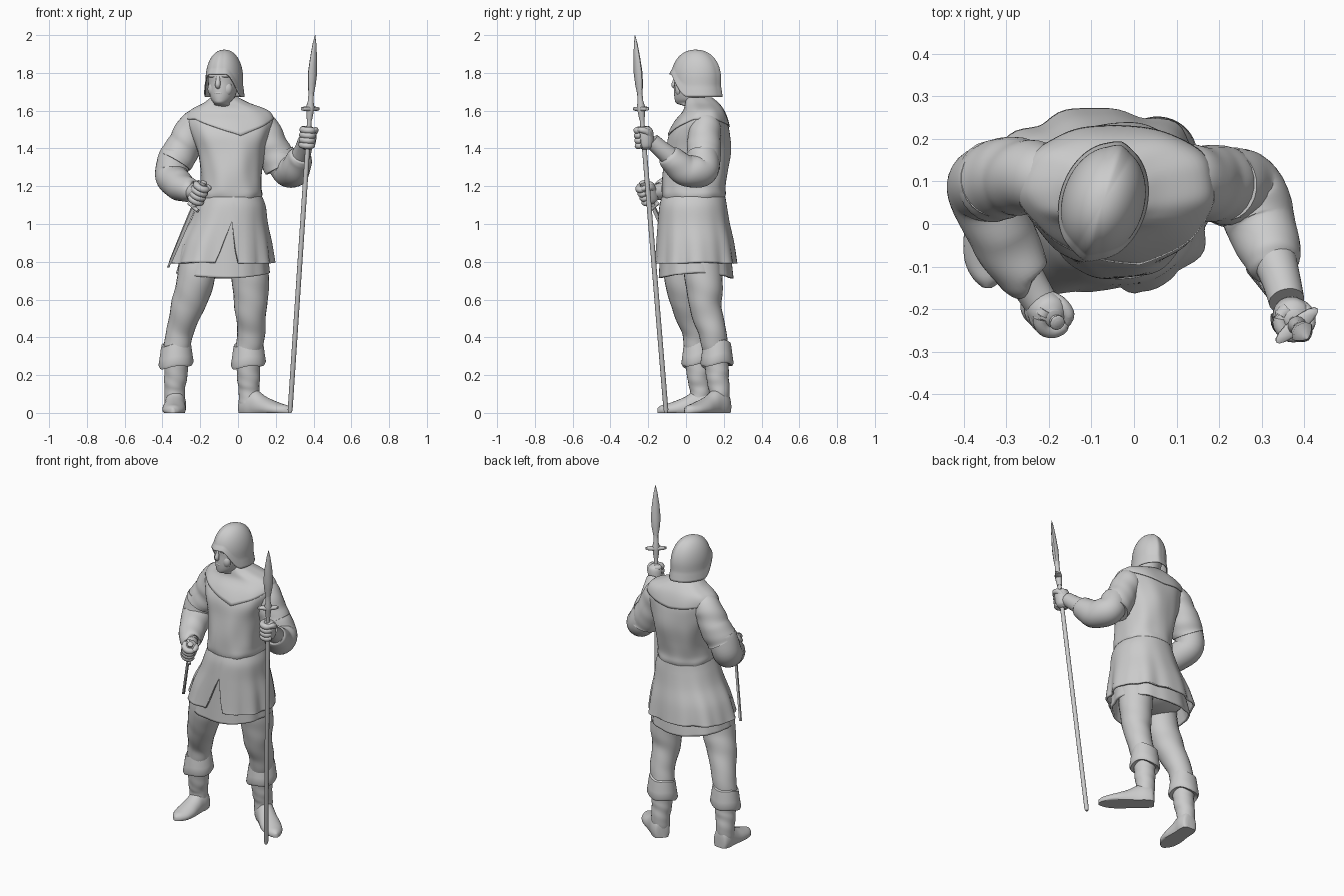
import bpy, math
from math import sin, cos, pi, tau
from mathutils import Vector, Matrix

cube = bpy.data.objects.get("Cube")
if cube:
    bpy.data.objects.remove(cube, do_unlink=True)

grey = bpy.data.materials.new("plain grey")
grey.use_nodes = True
grey.diffuse_color = (0.6, 0.6, 0.6, 1)
grey.node_tree.nodes["Principled BSDF"].inputs["Base Color"].default_value = (0.6, 0.6, 0.6, 1)


def spline(keys, t):
    """Smooth value through key tuples, t from 0 to 1."""
    f = min(t, 0.9999) * (len(keys) - 1)
    i, u = int(f), f % 1
    k = [keys[min(max(j, 0), len(keys) - 1)] for j in range(i - 1, i + 3)]
    return [0.5 * (2*b + (c-a)*u + (2*a-5*b+4*c-d)*u*u + (3*b-a-3*c+d)*u**3)
            for a, b, c, d in zip(*k)]


def skin(name, rings, caps=True, thick=0):
    """Join equal rings of points into one smooth part."""
    n = len(rings[0])
    faces = [(r*n+i, r*n+(i+1) % n, (r+1)*n+(i+1) % n, (r+1)*n+i)
             for r in range(len(rings)-1) for i in range(n)]
    if caps:
        faces += [tuple(reversed(range(n))), tuple(range((len(rings)-1)*n, len(rings)*n))]
    mesh = bpy.data.meshes.new(name)
    mesh.from_pydata([tuple(p) for ring in rings for p in ring], [], faces)
    mesh.materials.append(grey)
    obj = bpy.data.objects.new(name, mesh)
    bpy.context.collection.objects.link(obj)
    bpy.context.view_layer.objects.active = obj
    bpy.ops.object.select_all(action='DESELECT')
    obj.select_set(True)
    bpy.ops.object.mode_set(mode='EDIT')
    bpy.ops.mesh.select_all(action='SELECT')
    bpy.ops.mesh.remove_doubles(threshold=0.0002)
    bpy.ops.mesh.normals_make_consistent(inside=False)
    bpy.ops.object.mode_set(mode='OBJECT')
    bpy.ops.object.shade_smooth_by_angle(angle=math.radians(50))
    if thick:
        mod = obj.modifiers.new("thickness", 'SOLIDIFY')
        mod.thickness = thick


def limb(name, keys, n=24, steps=36, folds=0.0):
    """Tube through (x, y, z, radius) keys, with cloth folds."""
    rings = []
    for s in range(steps + 1):
        t = s / steps
        x, y, z, r = spline(keys, t)
        ahead, behind = spline(keys, min(t+.01, 1)), spline(keys, max(t-.01, 0))
        d = (Vector(ahead[:3]) - Vector(behind[:3])).normalized()
        side = d.cross(Vector((0.3, 1, 0.2))).normalized()
        up = side.cross(d)
        ring = []
        for i in range(n):
            a = tau * i / n
            q = r * (1 + folds * (sin(17*t + 2*sin(a)) + 0.6*sin(29*t - 2*a)))
            ring.append(Vector((x, y, z)) + (side*cos(a) + up*sin(a)) * q)
        rings.append(ring)
    skin(name, rings)


def oval(a, power=2.0):
    c, s = cos(a), sin(a)
    e = 2 / power
    return math.copysign(abs(c)**e, c), math.copysign(abs(s)**e, s)


def blob(name, centre, size, yaw=0.0):
    """Ellipsoid."""
    m = Matrix.Translation(centre) @ Matrix.Rotation(yaw, 4, 'Z')
    skin(name, [[m @ Vector((size[0]*sin(p)*cos(a), size[1]*sin(p)*sin(a), size[2]*cos(p)))
                 for a in [tau*i/24 for i in range(24)]]
                for p in [0.02 + (pi-0.04)*j/14 for j in range(15)]])


def near(a, centre, width):
    """Bump that is 1 at an angle and fades out over a width."""
    d = abs((a - centre + pi) % tau - pi)
    return max(0.0, 1 - d / width)


# Torso, and a thin shoulder cape lying on it
N = 96
ANGLES = [tau * i / N for i in range(N)]
FRONT = 1.5 * pi
TORSO = [(-.07, .07, 1.665, .07, .065), (-.06, .085, 1.635, .12, .085), (-.045, .095, 1.595, .205, .105),
         (-.04, .083, 1.54, .226, .138), (-.038, .07, 1.47, .21, .162), (-.036, .065, 1.38, .18, .172),
         (-.036, .05, 1.28, .163, .172), (-.036, .04, 1.2, .162, .168), (-.036, .04, 1.155, .166, .168),
         (-.036, .04, 1.12, .155, .158)]


def torso_point(a, t, grow=0.0):
    cx, cy, z, rx, ry = spline(TORSO, t)
    c, s = oval(a, 2.3)
    f = 1 + 0.012 * sin(5*a + 14*t) * min(1, 2*t) + 0.008 * sin(9*a - 9*t)
    return Vector((cx + (rx*f + grow) * c, cy + (ry*f + grow) * s, z + grow * .5))


skin("tunic_body", [[torso_point(a, j/44) for a in ANGLES] for j in range(45)])


def cape_end(a):
    return 0.31 + 0.14 * near(a, FRONT + .2, 1.1) + 0.07 * near(a, pi/2, 1.2)


skin("shoulder_cape", [[torso_point(a, cape_end(a) * j/16, 0.001) for a in ANGLES]
                       for j in range(17)], caps=False, thick=-0.005)

# Tunic skirt with a front slit, over a longer under skirt and a closed seat
SKIRT = [(-.036, .04, 1.14, .153, .157), (-.037, .038, 1.09, .172, .167), (-.05, .042, 1.0, .195, .178),
         (-.068, .05, .9, .232, .192), (-.08, .055, .79, .258, .203)]


def skirt(name, shrink, drop, slit, ripple, lift):
    rings = []
    for j in range(31):
        ring = []
        for a in ANGLES:
            cut = near(a, FRONT + .07, .18) * slit + .02 * sin(3*a + 1) * ripple
            t = j / 30 * (1 - cut)
            cx, cy, z, rx, ry = spline(SKIRT, t)
            f = shrink * (1 + ripple * t*t * (.035*sin(8*a + .6) + .02*sin(13*a + 2)
                                              + .10*near(a, FRONT + .42, .3) + .12*near(a, FRONT - .42, .45)))
            c, s = oval(a, 2.2)
            ring.append((cx + rx*f*c, cy + ry*f*s, z - t * (drop - lift*c*c)))
        rings.append(ring)
    skin(name, rings, caps=False, thick=-0.012)


skirt("tunic_skirt", 1.0, 0.0, 0.54, 1.0, 0.0)
skirt("under_skirt", 0.905, 0.078, 0.0, 0.45, 0.025)
blob("trouser_seat", (-.08, .05, .86), (.225, .175, .12))

# Arms
limb("right_upper_sleeve", [(-.16, .105, 1.535, .065), (-.225, .11, 1.525, .082), (-.283, .112, 1.42, .092),
                            (-.334, .1, 1.33, .095)], folds=.02)
limb("right_forearm", [(-.325, .1, 1.38, .085), (-.352, .085, 1.26, .088), (-.31, -.02, 1.205, .08),
                       (-.262, -.115, 1.18, .064), (-.25, -.13, 1.175, .045)], folds=.02)
limb("right_wrist", [(-.27, -.1, 1.18, .047), (-.24, -.15, 1.17, .043), (-.215, -.19, 1.165, .04)])
limb("left_upper_sleeve", [(.07, .1, 1.535, .065), (.125, .1, 1.515, .083), (.182, .095, 1.4, .09),
                           (.23, .088, 1.3, .092)], folds=.02)
limb("left_forearm", [(.215, .09, 1.37, .083), (.262, .085, 1.285, .086), (.298, 0, 1.285, .083),
                      (.325, -.08, 1.345, .068), (.335, -.105, 1.365, .052)], folds=.02)
limb("left_wrist", [(.325, -.07, 1.345, .054), (.345, -.13, 1.395, .046), (.358, -.18, 1.44, .042)])


def fist(side, centre, axis, wrist):
    """Palm, four curled fingers and a thumb closed round a shaft."""
    centre, axis = Vector(centre), Vector(axis).normalized()
    back = Vector(wrist) - centre
    back = (back - axis * back.dot(axis)).normalized()
    across = axis.cross(back)
    limb(side + "_palm", [(*(centre + back*.01 + axis*h), r) for h, r in
                          ((-.062, .018), (-.045, .038), (0, .045), (.04, .041), (.06, .018))])
    for k in range(4):
        mid = centre + axis * (.042 - .027*k)
        keys = [(*(mid + (back*cos(a) + across*sin(a)) * .032), .018 if a < 4 else .012)
                for a in (.2, 1, 1.8, 2.6, 3.4, 4.2)]
        limb("%s_finger_%d" % (side, k + 1), keys, n=12, steps=16)
    limb(side + "_thumb", [(*(centre + axis*h + (back*cos(a) + across*sin(a)) * .036), r) for h, a, r in
                           ((.0, -.5, .018), (.03, -1.1, .018), (.045, -1.9, .016), (.045, -2.6, .01))], n=12, steps=16)


# Spear: tapered shaft, cross wings and leaf blade
base, tip = Vector((.275, -.105, 0)), Vector((.408, -.27, 2))
aim = (tip - base).normalized()
wide = Vector((.77, .63, 0))
wide = (wide - aim * wide.dot(aim)).normalized()
thin = aim.cross(wide)


def spear_part(name, stations, n=16):
    skin(name, [[base.lerp(tip, h) + wide*w*cos(tau*i/n) + thin*d*sin(tau*i/n) for i in range(n)]
                for h, w, d in stations])


spear_part("spear_shaft", [(0, .008, .008), (.008, .013, .013), (.6, .013, .013), (.8, .012, .012)])
spear_part("spear_socket", [(.775, .014, .014), (.8, .02, .02), (.81, .022, .022), (.825, .015, .015), (.845, .014, .014)])
spear_part("spear_wings", [(.8, .05, .014), (.802, .063, .018), (.808, .063, .018), (.81, .05, .014)])
spear_part("spear_blade", [(.82, .014, .014), (.845, .015, .014), (.87, .024, .018), (.9, .029, .019),
                           (.94, .022, .014), (.975, .012, .009), (1, .001, .001)], n=8)
fist("left", base.lerp(tip, .728), aim, (.345, -.1, 1.37))

# Short sword held point down at the right hip
grip, point = Vector((-.205, -.205, 1.162)), Vector((-.37, -.03, .77))
reach = (point - grip).normalized()
flat = reach.cross(Vector((1, 1, 0))).normalized()
edge = reach.cross(flat)
skin("sword_blade", [[grip.lerp(point, t) + flat*w*cos(tau*i/4) + edge*.009*sin(tau*i/4) for i in range(4)]
                     for t, w in ((.1, .016), (.5, .015), (.92, .011), (1, .001))])
limb("sword_grip", [(*(grip + reach*h), r) for h, r in ((-.075, .008), (-.07, .018), (-.055, .016), (.08, .013))], n=16)
limb("sword_guard", [(*(grip + reach*.085 + flat*h), .01) for h in (-.04, 0, .04)], n=10, steps=4)
fist("right", grip, -reach, (-.25, -.13, 1.175))

# Trousers, boots, turned cuffs and feet
LEGS = {
    "right": ([(-.2, -.01, .88, .1), (-.225, -.012, .7, .1), (-.265, .012, .57, .088), (-.308, .05, .43, .072), (-.325, .06, .33, .07)],
              (-.328, .063), (-.335, .075), (-.328, .13), (-.345, -.15)),
    "left": ([(.05, .085, .88, .1), (.066, .095, .7, .1), (.067, .105, .56, .085), (.07, .138, .43, .074), (.057, .16, .33, .07)],
             (.055, .164), (.058, .175), (.022, .212), (.275, -.0)),
}
CUFF = ((.372, .066), (.367, .077), (.345, .081), (.3, .087), (.262, .093), (.248, .086), (.256, .06))
FOOT = ((0, .022, .07), (.03, .045, .11), (.15, .056, .13), (.3, .055, .12), (.45, .058, .09),
        (.62, .062, .068), (.8, .055, .05), (.93, .034, .04), (1, .01, .025))
for side, (trouser, cuff, ankle, heel, toe) in LEGS.items():
    limb(side + "_trouser_leg", trouser, folds=.018)
    limb(side + "_boot_shaft", [(*cuff, .32, .066), (*cuff, .22, .062), (*ankle, .13, .056), (*ankle, .05, .052)], folds=.02)
    skin(side + "_boot_cuff", [[(cuff[0] + r*cos(a), cuff[1] + r*.95*sin(a), z + .012*sin(a + 1) + .006*sin(3*a))
                                for a in ANGLES[::2]] for z, r in CUFF], caps=False)
    heel, toe = Vector((*heel, 0)), Vector((*toe, 0))
    cross = (toe - heel).normalized().cross(Vector((0, 0, 1)))
    rings = []
    for j in range(33):
        s, w, h = spline(FOOT, j / 32)
        rings.append([heel.lerp(toe, s) + cross*w*cos(a)
                      + Vector((0, 0, max(.0, h * (.3 + .7*sin(a))))) for a in ANGLES[::4]])
    skin(side + "_foot", rings)

# Head, turned a little to its right
YAW = -math.radians(17)
turn = Matrix.Translation((-.072, .052, 0)) @ Matrix.Rotation(YAW, 4, 'Z')


def at_head(x, y, z):
    return turn @ Vector((x, y, z))


HEAD = [(.015, 1.58, .062, .062), (.01, 1.62, .06, .066), (-.035, 1.638, .042, .07), (-.035, 1.66, .058, .08),
        (-.028, 1.7, .072, .09), (-.014, 1.75, .08, .102), (-.005, 1.8, .08, .11), (0, 1.86, .06, .08)]
skin("head_and_neck", [[at_head(rx*cos(a), cy + ry*sin(a), z) for a in ANGLES[::3]]
                       for cy, z, rx, ry in [spline(HEAD, j/28) for j in range(29)]])
limb("nose", [(*at_head(0, y, z), r) for y, z, r in
              ((-.106, 1.79, .01), (-.114, 1.76, .012), (-.121, 1.735, .014), (-.108, 1.722, .01))], n=12, steps=14)
blob("chin", at_head(0, -.094, 1.657), (.03, .02, .02), YAW)
blob("lips", at_head(0, -.107, 1.694), (.026, .012, .01), YAW)
for side, sx in (("right", -1), ("left", 1)):
    blob(side + "_cheek", at_head(sx*.034, -.078, 1.715), (.034, .026, .04), YAW)
    blob(side + "_brow", at_head(sx*.026, -.1, 1.786), (.04, .016, .012), YAW)

# Keeled helmet with an arched face opening and flared rim
rings = []
for j in range(33):
    t = j / 32
    ring = []
    for a in ANGLES:
        opening = min(1, 1.45 * near(a, FRONT, 1.45))
        low = 1.673 + .118 * opening*opening*(3 - 2*opening)
        z = 1.917 - (1.917 - low) * t**1.6
        u = min(1, (1.917 - z) / .15)
        r = math.sqrt(max(0, 1 - (1 - u)**2)) ** .92
        flare = r * (1 + .08 * max(0, (t - .84) / .16))
        keel = .012 * r * (near(a, FRONT, .3) + near(a, pi/2, .3)) * (1 - t*.5)
        ring.append(at_head(.09*flare*cos(a), (.126*flare + keel) * sin(a), z))
    rings.append(ring)
skin("helmet_shell", rings, caps=False, thick=-0.006)
